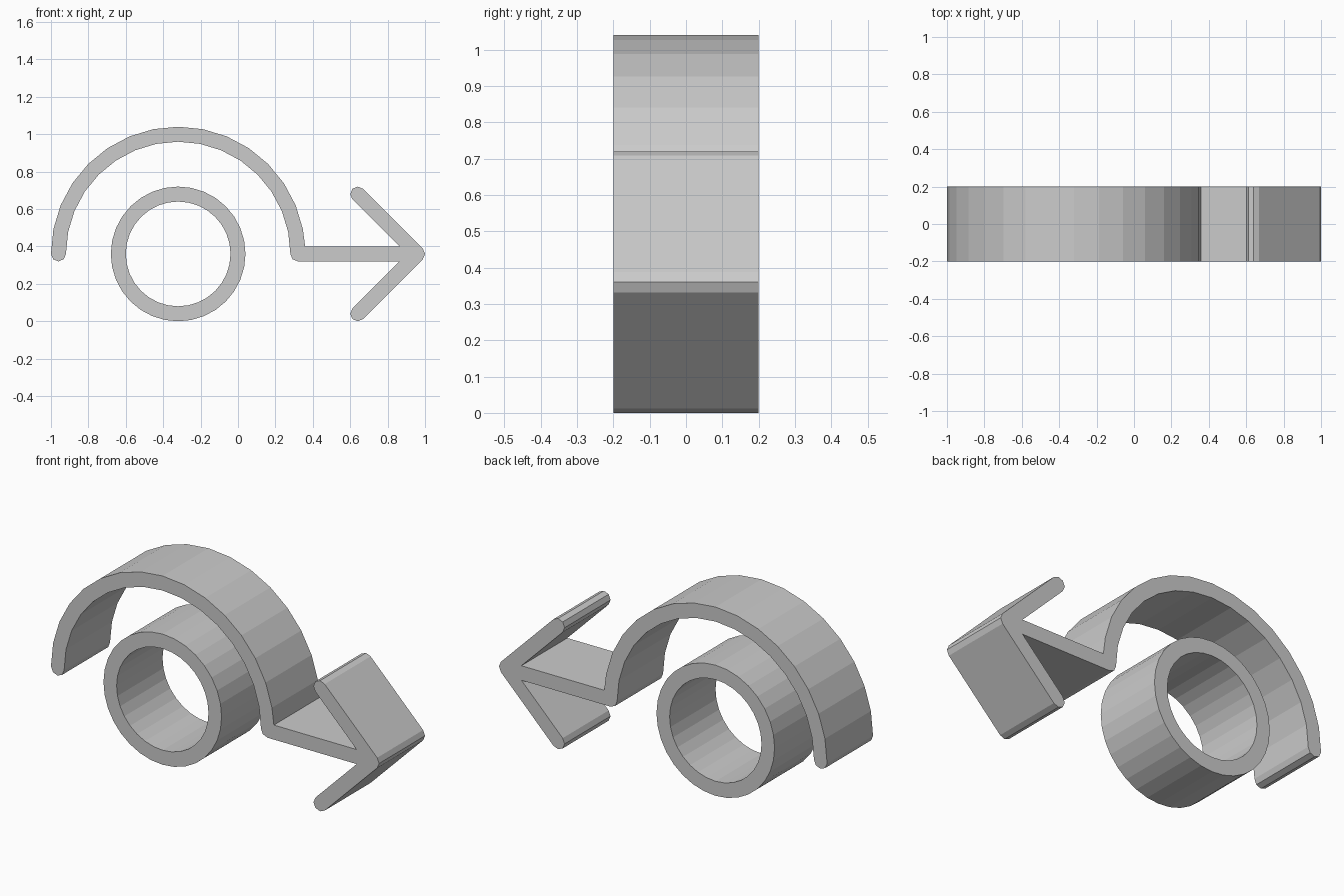
import bpy
import bmesh
from math import asin, cos, degrees, radians, sin, sqrt

cube = bpy.data.objects.get("Cube")
if cube:
    bpy.data.objects.remove(cube, do_unlink=True)

CX, CZ = -0.32, 0.36      # shared centre of ring and arch
HALF = 0.04               # half stroke width
DEPTH = 0.2               # half depth
ARCH, RING = 0.64, 0.32   # centre-line radii

grey = bpy.data.materials.new("light grey")
grey.use_nodes = True
grey.diffuse_color = (0.6, 0.6, 0.6, 1)
grey.node_tree.nodes["Principled BSDF"].inputs["Base Color"].default_value = (0.6, 0.6, 0.6, 1)


def arc(cx, cz, r, start, end, steps):
    """Points on an arc in the xz plane, angles in degrees."""
    angles = [radians(start + (end - start) * i / steps) for i in range(steps + 1)]
    return [(cx + r * cos(a), cz + r * sin(a)) for a in angles]


def finish(name, bm):
    bmesh.ops.recalc_face_normals(bm, faces=bm.faces)
    mesh = bpy.data.meshes.new(name)
    bm.to_mesh(mesh)
    bm.free()
    mesh.materials.append(grey)
    obj = bpy.data.objects.new(name, mesh)
    bpy.context.collection.objects.link(obj)


def extrude(bm, faces):
    """Push front faces back through the full depth."""
    result = bmesh.ops.extrude_face_region(bm, geom=faces, use_keep_orig=True)
    verts = [g for g in result["geom"] if isinstance(g, bmesh.types.BMVert)]
    bmesh.ops.translate(bm, verts=verts, vec=(0, 2 * DEPTH, 0))


# Arch running into an arrow, as one rounded stroke outline
tip_x, end_x, reach = 0.96, 0.64, 0.32
notch_x = tip_x - HALF * sqrt(2) - HALF
outer = ARCH + HALF
outline = arc(CX, CZ, outer, 0, 180, 16)
outline[0] = (CX + outer * cos(asin(HALF / outer)), CZ + HALF)
outline += arc(CX - ARCH, CZ, HALF, 180, 360, 4)[1:-1]       # rounded free end
outline += arc(CX, CZ, ARCH - HALF, 180, 0, 16)
outline += arc(CX + ARCH, CZ, HALF, 180, 270, 2)[1:]         # corner into shaft
outline += [(notch_x, CZ - HALF)]
outline += arc(end_x, CZ - reach, HALF, 135, 315, 4)         # lower barb
outline += arc(tip_x, CZ, HALF, -45, 45, 2)                  # tip
outline += arc(end_x, CZ + reach, HALF, 45, 225, 4)          # upper barb
outline += [(notch_x, CZ + HALF)]

bm = bmesh.new()
front = bm.faces.new([bm.verts.new((x, -DEPTH, z)) for x, z in outline])
extrude(bm, [front])
finish("arch_arrow", bm)

# Ring under the arch
bm = bmesh.new()
loops = [[bm.verts.new((x, -DEPTH, z)) for x, z in arc(CX, CZ, r, 0, 360, 32)[:-1]]
         for r in (RING + HALF, RING - HALF)]
big, small = loops
faces = [bm.faces.new((big[i - 1], big[i], small[i], small[i - 1])) for i in range(len(big))]
extrude(bm, faces)
finish("ring", bm)
